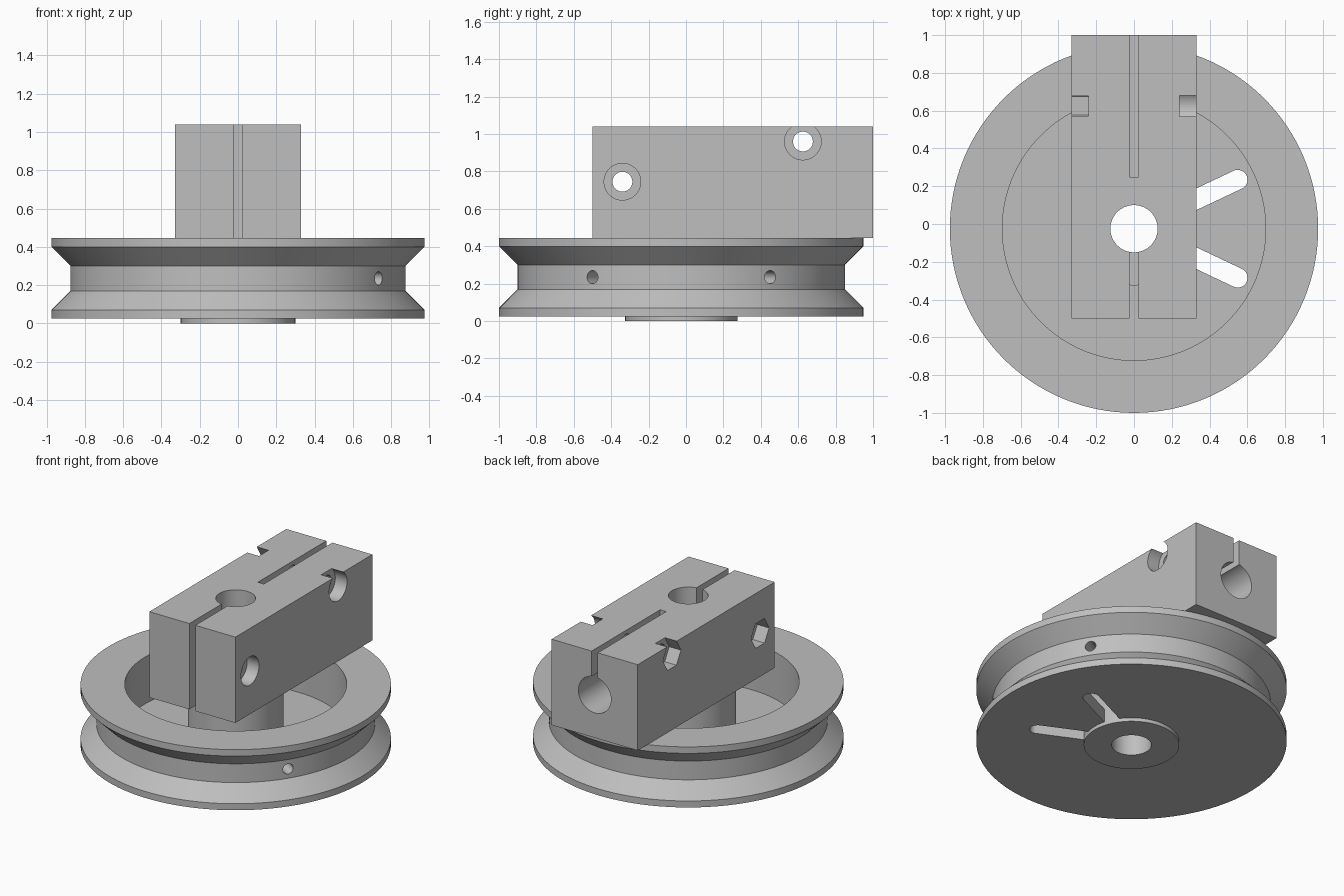
import bpy, bmesh, math
from mathutils import Matrix, Vector

if "Cube" in bpy.data.objects:
    bpy.data.objects.remove(bpy.data.objects["Cube"])

AXIS_Y = -0.025                      # pulley axis
RIM, INNER, HUB, BORE = 0.975, 0.697, 0.3, 0.125
BASE, FLOOR, DECK, TOP = 0.025, 0.12, 0.445, 1.04
MID = (DECK + TOP) / 2

grey = bpy.data.materials.new("light_grey")
grey.use_nodes = True
grey.diffuse_color = (0.52, 0.52, 0.52, 1)
grey.node_tree.nodes["Principled BSDF"].inputs["Base Color"].default_value = grey.diffuse_color


def finish(name, bm):
    bmesh.ops.recalc_face_normals(bm, faces=bm.faces)
    mesh = bpy.data.meshes.new(name)
    bm.to_mesh(mesh)
    bm.free()
    mesh.materials.append(grey)
    obj = bpy.data.objects.new(name, mesh)
    bpy.context.collection.objects.link(obj)
    return obj


def box(name, lo, hi, turn=Matrix()):
    lo, hi = Vector(lo), Vector(hi)
    bm = bmesh.new()
    place = Matrix.Translation((lo + hi) / 2) @ Matrix.Diagonal((*(hi - lo), 1))
    bmesh.ops.create_cube(bm, size=1, matrix=turn @ place)
    return finish(name, bm)


def rod(name, start, end, radius, sides=64):
    start, end = Vector(start), Vector(end)
    way = end - start
    turn = Vector((0, 0, 1)).rotation_difference(way).to_matrix().to_4x4()
    bm = bmesh.new()
    bmesh.ops.create_cone(bm, cap_ends=True, segments=sides, radius1=radius, radius2=radius,
                          depth=way.length, matrix=Matrix.Translation((start + end) / 2) @ turn)
    return finish(name, bm)


def lathe(name, profile, sides=128):
    bm = bmesh.new()
    rings = []
    for i in range(sides):
        a = math.tau * i / sides
        rings.append([bm.verts.new((r * math.cos(a), AXIS_Y + r * math.sin(a), z))
                      for r, z in profile])
    n = len(profile)
    for i, ring in enumerate(rings):
        after = rings[(i + 1) % sides]
        for j in range(n):
            k = (j + 1) % n
            bm.faces.new((ring[j], after[j], after[k], ring[k]))
    return finish(name, bm)


def cut(obj, cutters):
    for c in cutters:
        c.hide_render = True
        mod = obj.modifiers.new("cut", "BOOLEAN")
        mod.operation, mod.solver, mod.object = "DIFFERENCE", "EXACT", c
        bpy.ops.object.select_all(action="DESELECT")
        bpy.context.view_layer.objects.active = obj
        obj.select_set(True)
        bpy.ops.object.modifier_apply(modifier=mod.name)
        bpy.data.objects.remove(c)


# Grooved pulley with an open cup on top
pulley = lathe("pulley_wheel", [
    (HUB - 0.01, BASE), (RIM, BASE), (RIM, 0.07), (0.875, 0.17), (0.875, 0.3),
    (RIM, 0.4), (RIM, DECK), (INNER, DECK), (INNER, FLOOR), (HUB - 0.01, FLOOR)])

# Radial floor slots and wall holes, one of each per side
cutters = []
for side in (-1, 1):
    angle = math.radians(25.3) * side
    turn = Matrix.Translation((0, AXIS_Y, 0)) @ Matrix.Rotation(angle, 4, "Z")
    reach = 0.607
    tip = turn @ Vector((reach, 0, 0))
    cutters.append(box("slot_cutter", (0.2, -0.052, -0.1), (reach, 0.052, 0.2), turn))
    cutters.append(rod("slot_end_cutter", (tip.x, tip.y, -0.1), (tip.x, tip.y, 0.2), 0.052))
    wall = Matrix.Rotation(math.radians(32.9) * side, 4, "Z")
    ends = [wall @ Vector((r, 0, 0.235)) + Vector((0, AXIS_Y, 0)) for r in (0.6, 0.95)]
    cutters.append(rod("wall_hole_cutter", *ends, 0.035, 32))
cut(pulley, cutters)

# Central hub tube
hub = lathe("hub", [(BORE, 0), (HUB, 0), (HUB, DECK), (BORE, DECK)])

# Clamp block with shaft bores, clamping slits and bolt holes
block = box("clamp_block", (-0.33, -0.5, DECK), (0.33, 1, TOP))
cutters = [
    rod("shaft_bore_cutter", (0, AXIS_Y, 0.3), (0, AXIS_Y, 1.2), BORE, 128),
    box("front_slit_cutter", (-0.023, -0.6, 0.3), (0.023, AXIS_Y, 1.2)),
    rod("rear_bore_cutter", (0, 0.25, MID), (0, 1.1, MID), BORE),
    box("rear_slit_cutter", (-0.023, 0.25, MID), (0.023, 1.1, 1.2)),
]
for y, z in ((-0.34, 0.745), (0.625, 0.96)):
    cutters.append(rod("bolt_cutter", (-0.5, y, z), (0.5, y, z), 0.053))
    cutters.append(rod("bolt_head_cutter", (0.24, y, z), (0.5, y, z), 0.098))
    # hexagonal nut pocket with flat sides up and down
    nut = rod("nut_cutter", (-0.5, 0, 0), (-0.24, 0, 0), 0.0985, 6)
    highest = max(v.co.z for v in nut.data.vertices)
    if highest > 0.09:
        nut.data.transform(Matrix.Rotation(math.radians(30), 4, "X"))
    nut.data.transform(Matrix.Translation((0, y, z)))
    cutters.append(nut)
cut(block, cutters)

# Smooth round walls, sharp edges
bpy.ops.object.select_all(action="DESELECT")
for part in (pulley, hub, block):
    part.select_set(True)
bpy.context.view_layer.objects.active = block
bpy.ops.object.shade_smooth_by_angle(angle=math.radians(25))
